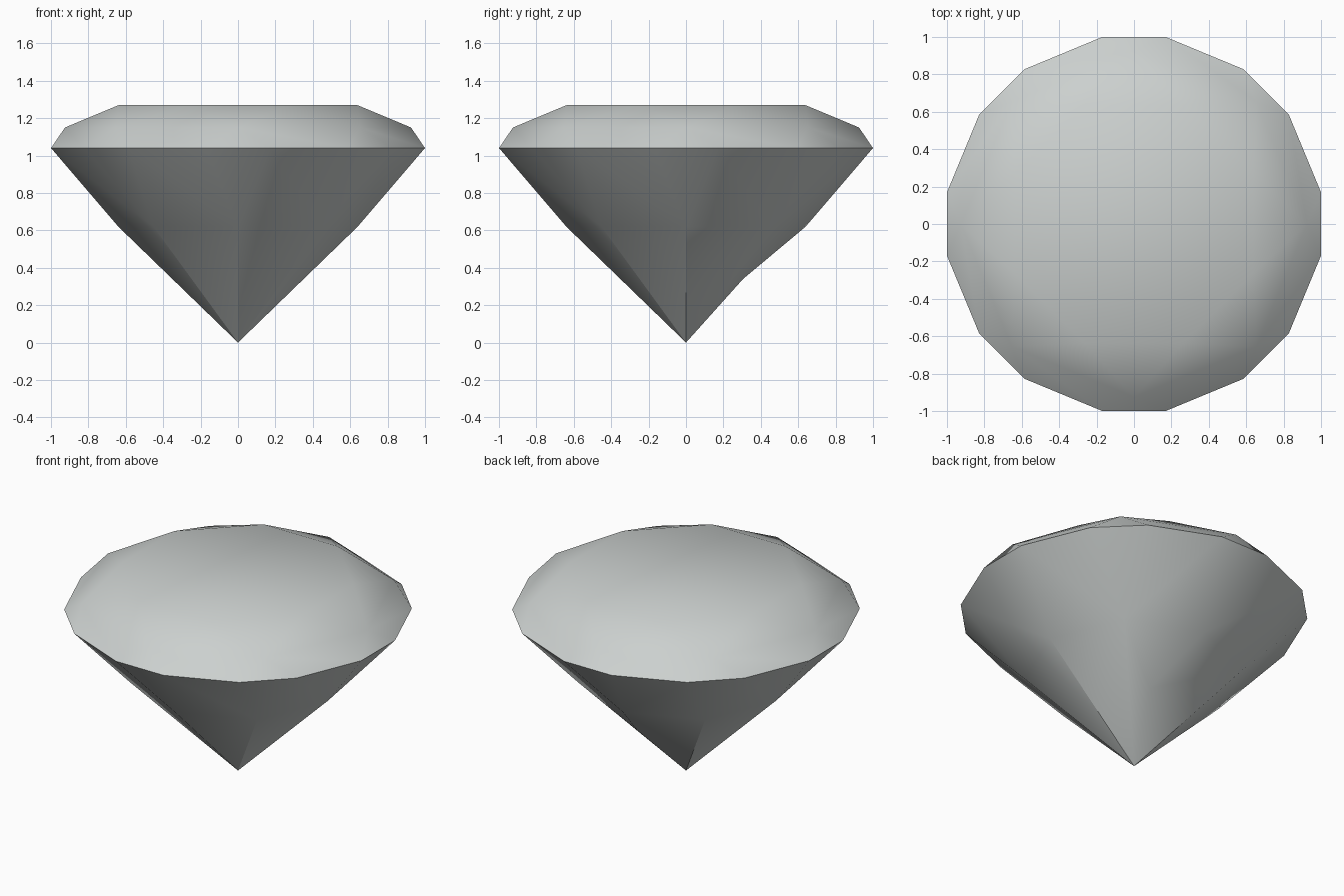
import bpy
import bmesh
from math import cos, sin, radians

if "Cube" in bpy.data.objects:
    bpy.data.objects.remove(bpy.data.objects["Cube"], do_unlink=True)

# Pale grey stone
stone = bpy.data.materials.new("pale_grey_stone")
stone.use_nodes = True
colour = (0.60, 0.63, 0.62, 1)
stone.diffuse_color = colour
stone.node_tree.nodes["Principled BSDF"].inputs["Base Color"].default_value = colour

bm = bmesh.new()


def point(radius, degrees, z):
    a = radians(degrees)
    return bm.verts.new((radius * cos(a), radius * sin(a), z))


def ring(radius, offset, z):
    return [point(radius, 45 * k + offset, z) for k in range(8)]


# Rings of corners, from the table down to the tip
table = ring(0.69, 22.5, 1.27)
crown = ring(0.925, 0, 1.15)
girdle_a = ring(1.014, -9.65, 1.04)
girdle_b = ring(1.014, 9.65, 1.04)
pavilion = ring(0.64, 0, 0.62)
tip = bm.verts.new((0, 0, 0))
# Off-centre corner that breaks one lower edge at the back
notch = bm.verts.new((0.135, 0.305, 0.34))

# Crown and pavilion facets, repeated eight times
bm.faces.new(table)
for k in range(8):
    n = (k + 1) % 8
    bm.faces.new((table[k - 1], crown[k], table[k]))
    bm.faces.new((crown[k], girdle_a[k], girdle_b[k]))
    bm.faces.new((table[k], crown[k], girdle_b[k], girdle_a[n], crown[n]))
    bm.faces.new((pavilion[k], girdle_b[k], girdle_a[k]))
    if k == 1:
        bm.faces.new((pavilion[k], pavilion[n], girdle_a[n], girdle_b[k]))
        bm.faces.new((pavilion[k], notch, pavilion[n]))
        bm.faces.new((tip, notch, pavilion[k]))
    elif k == 2:
        bm.faces.new((pavilion[k], pavilion[n], girdle_a[n], girdle_b[k]))
        bm.faces.new((pavilion[k], notch, pavilion[n]))
        bm.faces.new((tip, pavilion[n], notch))
    else:
        bm.faces.new((tip, pavilion[n], girdle_a[n], girdle_b[k], pavilion[k]))
bmesh.ops.recalc_face_normals(bm, faces=bm.faces[:])

mesh = bpy.data.meshes.new("cut_gem")
bm.to_mesh(mesh)
bm.free()
mesh.materials.append(stone)
gem = bpy.data.objects.new("cut_gem", mesh)
bpy.context.collection.objects.link(gem)

# Soft facets with crisp girdle and lower ridges
bpy.ops.object.select_all(action="DESELECT")
gem.select_set(True)
bpy.context.view_layer.objects.active = gem
bpy.ops.object.shade_smooth_by_angle(angle=radians(30))
